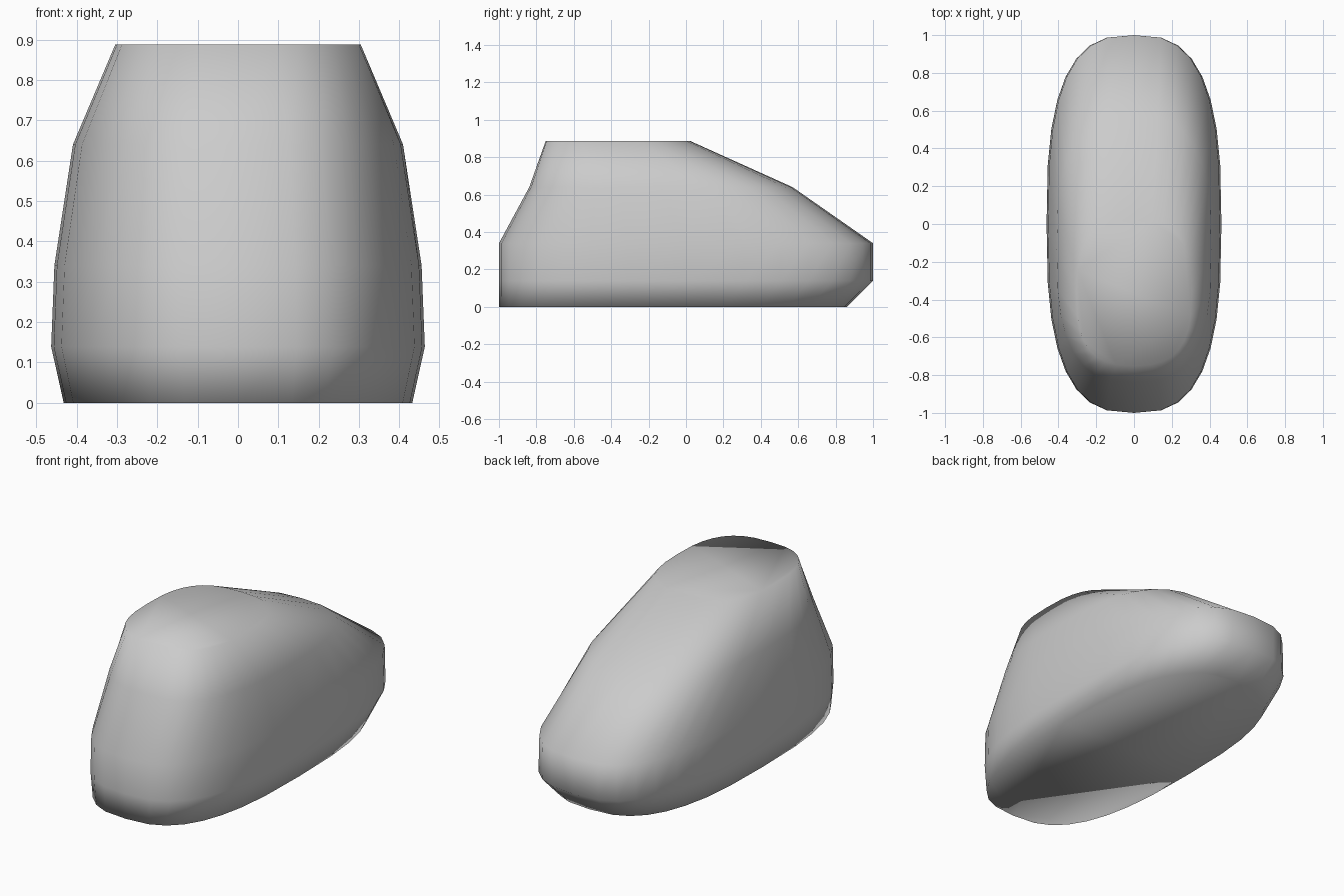
import bpy, bmesh
from math import cos, sin, pi, copysign

if "Cube" in bpy.data.objects:
    bpy.data.objects.remove(bpy.data.objects["Cube"])

SEGMENTS = 32
ROUNDNESS = 2 / 2.8  # superellipse exponent

# Rings from bottom to top: height, half width, front y, back y
RINGS = [
    (0.00, 0.432, -1.00, 0.86),
    (0.139, 0.463, -1.00, 1.00),
    (0.34, 0.455, -1.00, 1.00),
    (0.64, 0.409, -0.838, 0.57),
    (0.888, 0.304, -0.75, 0.02),
]


def rounded(v):
    return 0.0 if abs(v) < 1e-9 else copysign(abs(v) ** ROUNDNESS, v)


def add_ring(bm, z, half_width, front, back):
    mid, half_length = (front + back) / 2, (back - front) / 2
    angles = [2 * pi * i / SEGMENTS for i in range(SEGMENTS)]
    return [bm.verts.new((half_width * rounded(cos(a)),
                          mid + half_length * rounded(sin(a)), z)) for a in angles]


# Body shell lofted through the rings, capped at both ends
bm = bmesh.new()
rings = [add_ring(bm, *r) for r in RINGS]
for low, high in zip(rings, rings[1:]):
    for i in range(SEGMENTS):
        j = (i + 1) % SEGMENTS
        bm.faces.new((low[i], low[j], high[j], high[i]))
bm.faces.new(rings[0][::-1])
bm.faces.new(rings[-1])
for face in bm.faces:
    face.smooth = True

mesh = bpy.data.meshes.new("body_shell")
bm.to_mesh(mesh)
bm.free()
body = bpy.data.objects.new("body_shell", mesh)
bpy.context.collection.objects.link(body)
